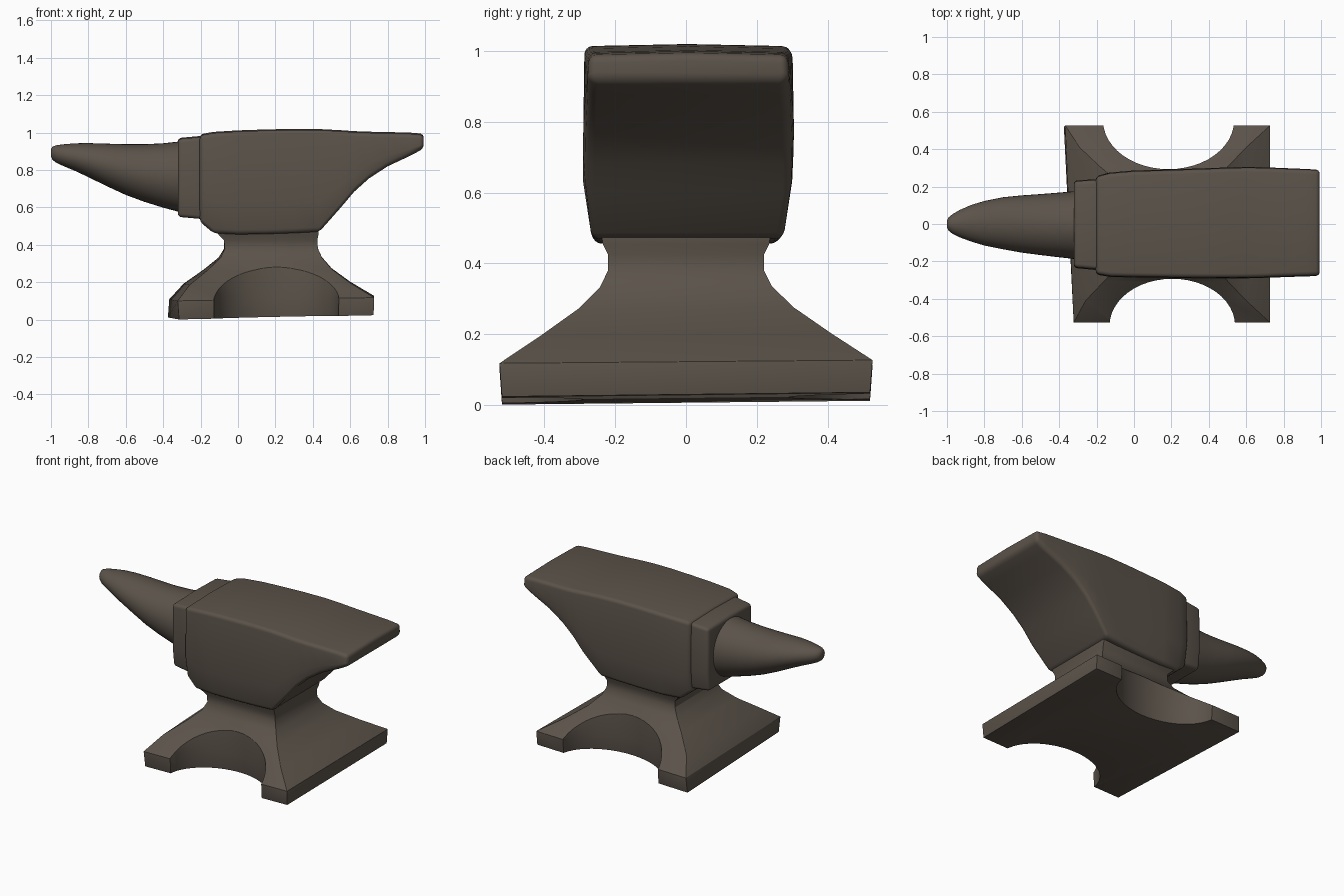
import bpy, bmesh, math
from mathutils import Vector

if "Cube" in bpy.data.objects:
    bpy.data.objects.remove(bpy.data.objects["Cube"])

iron = bpy.data.materials.new("dark iron")
iron.diffuse_color = (0.105, 0.086, 0.068, 1)
iron.use_nodes = True
iron.node_tree.nodes["Principled BSDF"].inputs["Base Color"].default_value = iron.diffuse_color


def loft(name, rings, closed=True):
    """Skin a list of equal-length point rings and cap both ends."""
    bm = bmesh.new()
    vs = [[bm.verts.new(p) for p in r] for r in rings]
    n = len(rings[0])
    for a, b in zip(vs, vs[1:]):
        for i in range(n):
            j = (i + 1) % n
            bm.faces.new((a[i], a[j], b[j], b[i]))
    bm.faces.new(vs[0])
    bm.faces.new(vs[-1])
    bmesh.ops.recalc_face_normals(bm, faces=bm.faces)
    me = bpy.data.meshes.new(name)
    bm.to_mesh(me)
    bm.free()
    me.materials.append(iron)
    ob = bpy.data.objects.new(name, me)
    bpy.context.collection.objects.link(ob)
    return ob


def cut(ob, cutter):
    m = ob.modifiers.new("cut", 'BOOLEAN')
    m.operation = 'DIFFERENCE'
    m.solver = 'EXACT'
    m.object = cutter
    cutter.hide_render = True


def finish(ob, width, segments=4, angle=32):
    """Apply cuts, round the edges and smooth the shading."""
    if width:
        b = ob.modifiers.new("round", 'BEVEL')
        b.width, b.segments = width, segments
        b.limit_method, b.angle_limit = 'ANGLE', math.radians(angle)
    bpy.ops.object.select_all(action='DESELECT')
    ob.select_set(True)
    bpy.context.view_layer.objects.active = ob
    bpy.ops.object.convert(target='MESH')
    bpy.ops.object.shade_smooth_by_angle(angle=math.radians(38))


def box_ring_x(x, zb, zt, y0, y1, tuck=0.0):
    """Upright rectangle at x, its lower edge tucked in, top slightly crowned."""
    zm = zb + 0.3 * (zt - zb)
    return [(x, y0 + tuck, zb), (x, y1 - tuck, zb), (x, y1, zm), (x, y1 - 0.004, zt),
            (x, (y0 + y1) / 2, zt + 0.006), (x, y0 + 0.004, zt), (x, y0, zm)]


# horn: tapering elliptical sections (x, bottom, top, half width, centre y)
horn_rows = [(-1.0, .872, .912, .018, 0), (-.992, .855, .925, .035, 0), (-.97, .838, .933, .053, 0),
             (-.93, .82, .938, .074, .002), (-.87, .795, .943, .098, .004), (-.8, .762, .944, .119, .004),
             (-.7, .713, .941, .139, .004), (-.6, .667, .938, .153, 0), (-.5, .63, .938, .163, -.003),
             (-.4, .599, .943, .173, -.005), (-.31, .575, .953, .182, -.006), (-.25, .565, .96, .185, -.006)]
N = 40
horn = loft("horn", [[(x, yc + hw * math.cos(t), (zb + zt) / 2 + (zt - zb) / 2 * math.sin(t))
                      for t in (2 * math.pi * i / N for i in range(N))]
                     for x, zb, zt, hw, yc in horn_rows])
finish(horn, 0)

# collar plate between horn and body
collar = loft("collar_plate", [box_ring_x(-.322, .55, .965, -.235, .232, .015),
                               box_ring_x(-.16, .535, .98, -.25, .242, .015)])
finish(collar, .02)

# body with the overhanging heel
body_rows = [(-.205, .525, .985, -.27, .255), (-.13, .462, .998, -.283, .275), (.0, .456, 1.006, -.286, .286),
             (.15, .458, 1.011, -.288, .29), (.3, .463, 1.014, -.29, .295), (.435, .47, 1.013, -.291, .3),
             (.55, .60, 1.007, -.291, .304), (.62, .683, 1.002, -.29, .305), (.7, .755, .999, -.288, .303),
             (.8, .82, .997, -.284, .299), (.92, .876, .994, -.28, .294), (.993, .915, .988, -.277, .29)]
body = loft("body_and_heel", [box_ring_x(x, zb, zt, y0, y1, .025 if x < .5 else .008)
                              for x, zb, zt, y0, y1 in body_rows])
finish(body, .022)

# waist and spreading foot: rectangles stacked in z (z, x0, x1, half depth)
base_rows = [(0, -.345, .725, .52), (.1, -.345, .728, .527), (.185, -.275, .60, .41), (.265, -.17, .50, .305),
             (.33, -.098, .448, .243), (.38, -.072, .427, .22), (.425, -.075, .424, .22), (.455, -.105, .43, .235),
             (.49, -.11, .43, .24)]


def base_ring(z, x0, x1, h):
    ring = []
    for sx, sy in ((0, -1), (.5, -1), (1, -1), (1, 1), (.5, 1), (0, 1)):
        x = x0 + (x1 - x0) * sx
        low = max(0, 1 - z / .4)
        x -= .03 * sy * low * (sx == 0)           # left edge runs slightly askew
        lift = (.024 * (x + .37) / 1.1 + .006 * (sy + 1)) * low
        ring.append((x, sy * h, z + lift))
    return ring


base = loft("waist_and_foot", [base_ring(*r) for r in base_rows])


def scoop(name, cx, cy, rx, ry):
    """Upright elliptical cutter that hollows one side of the foot."""
    return loft(name, [[(cx + rx * k * math.cos(t), cy + ry * k * math.sin(t), z)
                        for t in (2 * math.pi * i / 48 for i in range(48))]
                       for z, k in ((-.1, 1.0), (.12, 1.0), (.4, .98))])


cutters = [scoop("front_scoop", .205, -.54, .335, .25), scoop("back_scoop", .185, .55, .35, .26)]
for c in cutters:
    cut(base, c)
finish(base, .018, 3)
for c in cutters:
    bpy.data.objects.remove(c)
